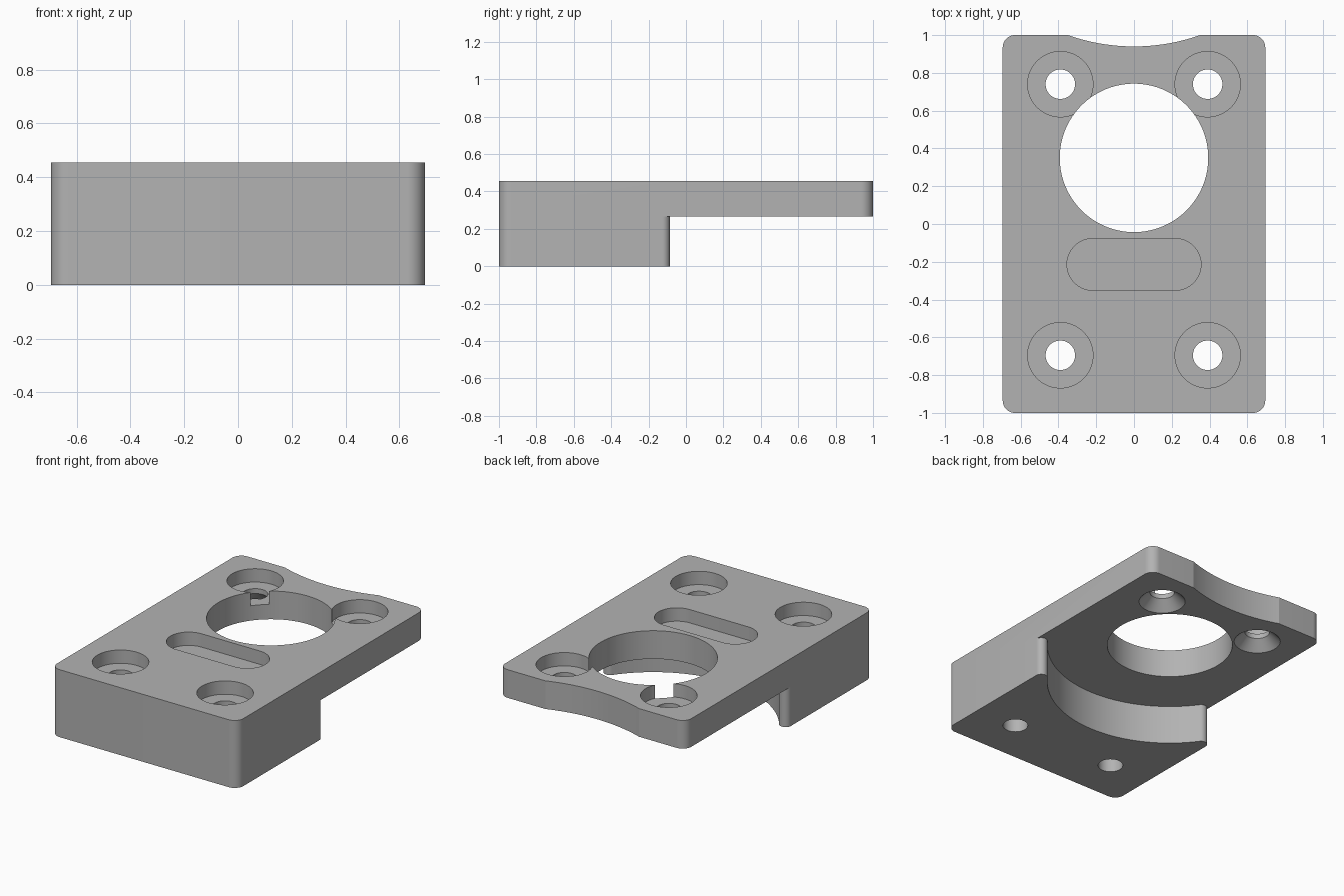
import bpy, bmesh, math

if "Cube" in bpy.data.objects:
    bpy.data.objects.remove(bpy.data.objects["Cube"], do_unlink=True)

HALF_W, HALF_L = 0.695, 1.0
TOP, LEDGE, POCKET = 0.455, 0.265, 0.365
BORE_Y, BORE_R = 0.35, 0.393

grey = bpy.data.materials.new("plain grey")
grey.use_nodes = True
grey.diffuse_color = (0.45, 0.45, 0.45, 1)
grey.node_tree.nodes["Principled BSDF"].inputs["Base Color"].default_value = (0.45, 0.45, 0.45, 1)


def arc(cx, cy, r, start, end, steps):
    """Points along an arc, angles in degrees."""
    angles = [math.radians(start + (end - start) * i / steps) for i in range(steps + 1)]
    return [(cx + r * math.cos(a), cy + r * math.sin(a)) for a in angles]


def finish(name, bm):
    bmesh.ops.recalc_face_normals(bm, faces=bm.faces[:])
    mesh = bpy.data.meshes.new(name)
    bm.to_mesh(mesh)
    bm.free()
    mesh.materials.append(grey)
    obj = bpy.data.objects.new(name, mesh)
    bpy.context.collection.objects.link(obj)
    return obj


def prism(name, outline, z0, z1):
    """Extrude a flat outline upwards."""
    bm = bmesh.new()
    face = bm.faces.new([bm.verts.new((x, y, z0)) for x, y in outline])
    new = bmesh.ops.extrude_face_region(bm, geom=[face])["geom"]
    bmesh.ops.translate(bm, vec=(0, 0, z1 - z0),
                        verts=[v for v in new if isinstance(v, bmesh.types.BMVert)])
    return finish(name, bm)


def turned(name, x, y, profile, sides=64):
    """Closed solid of revolution from (radius, height) pairs."""
    bm = bmesh.new()
    rings = []
    for r, z in profile:
        rings.append([bm.verts.new((px, py, z)) for px, py in arc(x, y, r, 0, 360, sides)[:-1]])
    for low, high in zip(rings, rings[1:]):
        for i in range(sides):
            j = (i + 1) % sides
            bm.faces.new((low[i], low[j], high[j], high[i]))
    bm.faces.new(rings[0])
    bm.faces.new(rings[-1])
    return finish(name, bm)


def cut(body, cutter):
    cutter.hide_render = True
    mod = body.modifiers.new("cut", "BOOLEAN")
    mod.operation, mod.solver, mod.object = "DIFFERENCE", "EXACT", cutter
    bpy.context.view_layer.objects.active = body
    bpy.ops.object.modifier_apply(modifier=mod.name)
    bpy.data.objects.remove(cutter, do_unlink=True)


# Body with rounded vertical corners
R = 0.065
outline = []
for i, (sx, sy) in enumerate([(1, 1), (-1, 1), (-1, -1), (1, -1)]):
    outline += arc(sx * (HALF_W - R), sy * (HALF_L - R), R, 90 * i, 90 * i + 90, 12)
body = prism("mounting_plate", outline, 0, TOP)

# Underside relief: wide arc around the bore, with rounded tips at the sides
relief_r, tip_r = 0.77, 0.04
tip_x = HALF_W - tip_r
tip_y = BORE_Y - math.sqrt((relief_r + tip_r) ** 2 - tip_x ** 2)
slope = math.degrees(math.atan2(BORE_Y - tip_y, tip_x))
tip = arc(tip_x, tip_y, tip_r, 0, 180 - slope, 16)
relief = [(1, 2), (1, tip_y)] + tip
relief += arc(0, BORE_Y, relief_r, -slope, slope - 180, 64)[1:-1]
relief += [(-x, y) for x, y in reversed(tip)] + [(-1, tip_y), (-1, 2)]
cut(body, prism("relief_cutter", relief, -0.2, LEDGE))

# Shallow scoop in the back edge
cut(body, turned("scoop_cutter", 0, 1.99, [(1.05, -0.2), (1.05, 0.7)], 180))

# Large bore
cut(body, turned("bore_cutter", 0, BORE_Y, [(BORE_R, -0.2), (BORE_R, 0.7)], 128))

# Counterbored bolt holes, the back pair also countersunk from below
hole, pocket = 0.078, 0.173
upper = [(hole, POCKET), (pocket, POCKET), (pocket, 0.7)]
for side in (-1, 1):
    cut(body, turned("front_bolt_cutter", side * 0.39, -0.695, [(hole, -0.2)] + upper))
    cut(body, turned("back_bolt_cutter", side * 0.39, 0.74,
                     [(0.157, LEDGE - 0.012), (hole, LEDGE + 0.067)] + upper))

# Shallow slot with round ends
slot = arc(0.218, -0.214, 0.137, -90, 90, 32) + arc(-0.218, -0.214, 0.137, 90, 270, 32)
cut(body, prism("slot_cutter", slot, POCKET, 0.7))

# Smooth curved walls, sharp edges
bpy.ops.object.select_all(action="DESELECT")
body.select_set(True)
bpy.context.view_layer.objects.active = body
bpy.ops.object.shade_smooth_by_angle(angle=math.radians(15))
